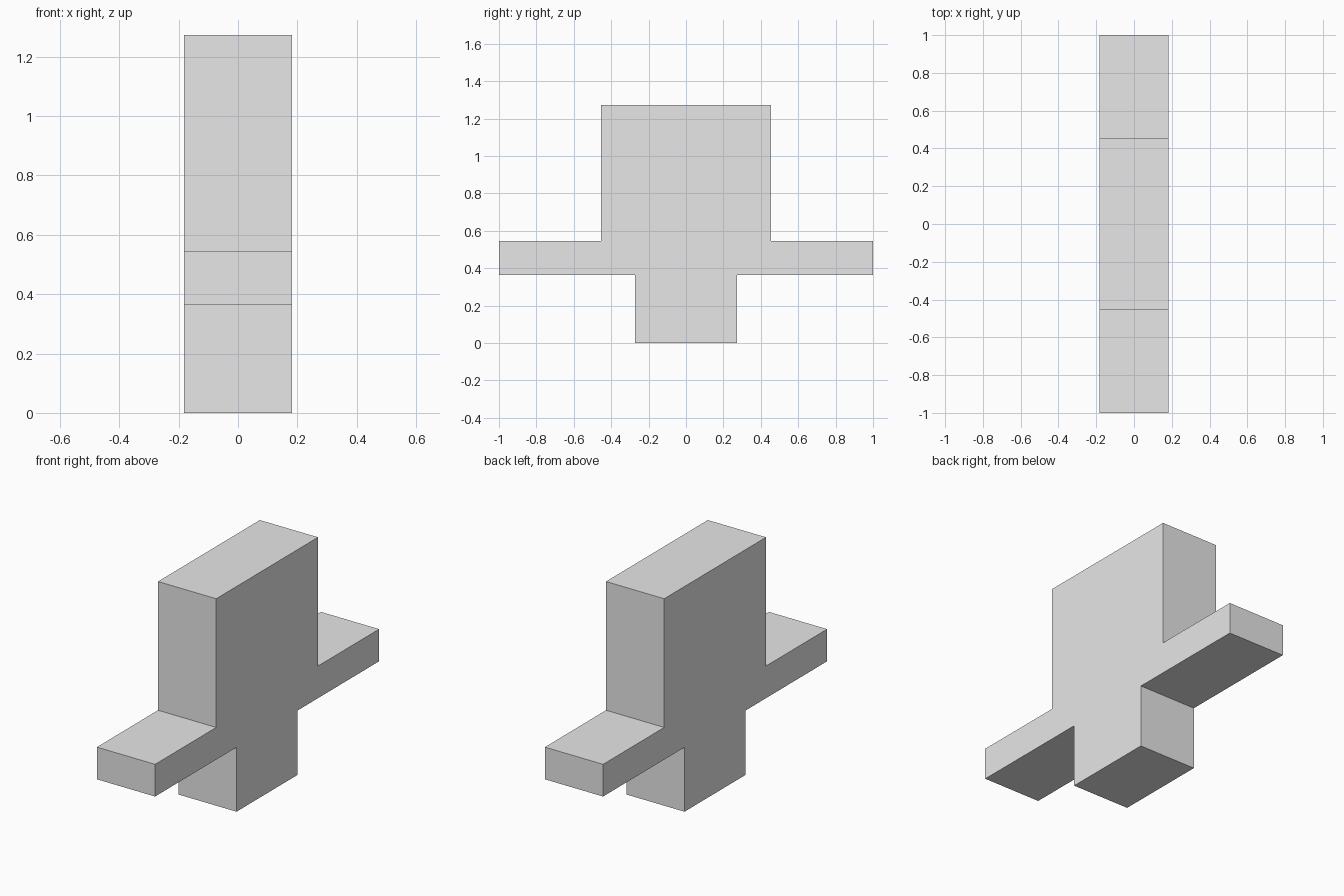
import bpy
import bmesh

cube = bpy.data.objects.get("Cube")
if cube:
    bpy.data.objects.remove(cube, do_unlink=True)

# Plain light grey
grey = bpy.data.materials.new("light_grey")
grey.use_nodes = True
colour = (0.8, 0.8, 0.8, 1)
grey.diffuse_color = colour
grey.node_tree.nodes["Principled BSDF"].inputs["Base Color"].default_value = colour

# The whole shape sits on a grid of eleven units across its half-length
U = 2 / 11
HALF_WIDTH = U

# Half outline (y, z) in grid units: foot, arm, then tall block
half = [(1.5, 0), (1.5, 2), (5.5, 2), (5.5, 3), (2.5, 3), (2.5, 7)]
outline = half + [(-y, z) for y, z in reversed(half)]

# Extrude the mirrored outline across the width
bm = bmesh.new()
verts = [bm.verts.new((-HALF_WIDTH, y * U, z * U)) for y, z in outline]
side = bm.faces.new(verts)
result = bmesh.ops.extrude_face_region(bm, geom=[side], use_keep_orig=True)
moved = [g for g in result["geom"] if isinstance(g, bmesh.types.BMVert)]
bmesh.ops.translate(bm, verts=moved, vec=(2 * HALF_WIDTH, 0, 0))
bmesh.ops.recalc_face_normals(bm, faces=bm.faces)

mesh = bpy.data.meshes.new("cross_block")
bm.to_mesh(mesh)
bm.free()
mesh.materials.append(grey)
block = bpy.data.objects.new("cross_block", mesh)
bpy.context.collection.objects.link(block)
